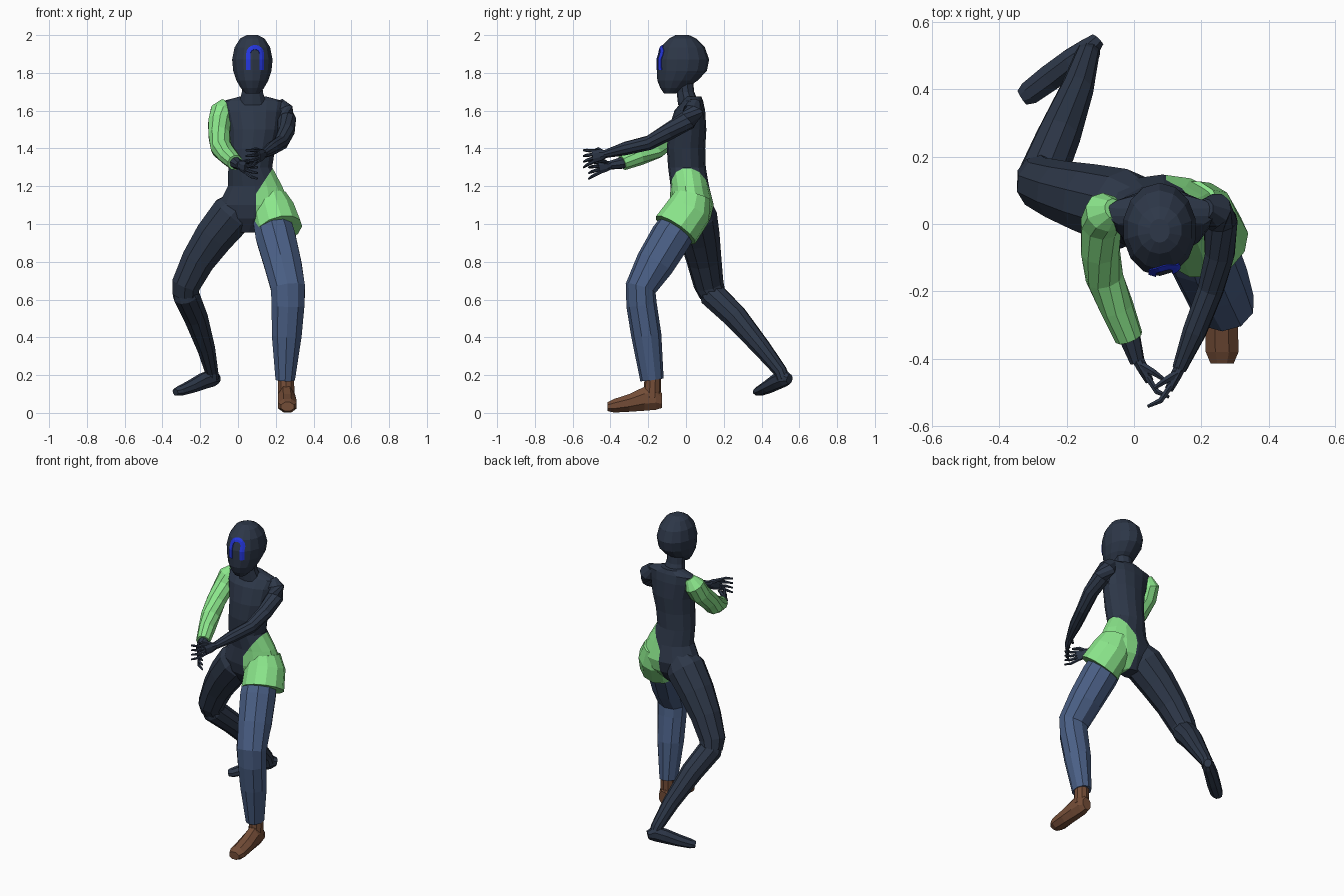
import bpy, bmesh, math
from mathutils import Vector
from mathutils.bvhtree import BVHTree


def material(name, hex_code):
    m = bpy.data.materials.new(name)
    rgb = [int(hex_code[i:i + 2], 16) / 255 for i in (0, 2, 4)]
    m.diffuse_color = [c / 12.92 if c < 0.04 else ((c + 0.055) / 1.055) ** 2.4 for c in rgb] + [1]
    return m


DARK = material("dark slate", "2d3748")
GREEN = material("light green", "90ee90")
DENIM = material("denim blue", "4a5f85")
BROWN = material("leather brown", "744d37")
BLUE = material("bright blue", "2436dd")


def finish(name, bm, *mats):
    bmesh.ops.recalc_face_normals(bm, faces=bm.faces[:])
    me = bpy.data.meshes.new(name)
    bm.to_mesh(me)
    for m in mats:
        me.materials.append(m)
    ob = bpy.data.objects.new(name, me)
    bpy.context.collection.objects.link(ob)
    return ob


def loft(rings, sides=10, ref=(0, 1, 0), axis=None, bm=None):
    """Closed tube through rings (x, y, z, half width[, half depth])."""
    bm = bm or bmesh.new()
    pts = [Vector(r[:3]) for r in rings]
    k = 1 / math.cos(math.pi / sides) ** 0.7
    loops = []
    for i, r in enumerate(rings):
        a, b = pts[max(i - 1, 0)], pts[min(i + 1, len(pts) - 1)]
        t = (Vector(axis) if axis else b - a).normalized()
        s = t.cross(Vector(ref)).normalized()
        u = s.cross(t)
        rx, ry = r[3], r[-1]
        loop = []
        for j in range(sides):
            w = 2 * math.pi * (j + 0.5) / sides
            loop.append(bm.verts.new(pts[i] + s * math.cos(w) * rx * k + u * math.sin(w) * ry * k))
        loops.append(loop)
    for p, q in zip(loops, loops[1:]):
        for j in range(sides):
            n = (j + 1) % sides
            bm.faces.new((p[j], p[n], q[n], q[j]))
    bm.faces.new(loops[0])
    bm.faces.new(loops[-1])
    return bm


def part(name, mat, rings, **kw):
    return finish(name, loft(rings, **kw), mat)


# Head and neck
head_bm = loft([(.076, -.02, 2.0, .03, .035), (.076, -.018, 1.982, .065, .07),
                (.076, -.017, 1.935, .095, .115), (.076, -.016, 1.87, .108, .136),
                (.076, -.022, 1.81, .102, .13), (.076, -.045, 1.76, .085, .105),
                (.076, -.065, 1.72, .062, .07), (.076, -.085, 1.69, .035, .03)],
               sides=14, axis=(0, 0, 1))
head_tree = BVHTree.FromBMesh(head_bm)
finish("head", head_bm, DARK)
part("neck", DARK, [(.076, -.01, 1.76, .055, .045), (.076, -.003, 1.70, .056, .045),
                    (.078, .015, 1.63, .075, .055)], axis=(0, 0, 1))

# Blue arch on the face, laid onto the head surface
bm = bmesh.new()
outline = [(1, 1.815), (1, 1.84), (1, 1.87), (1, 1.895)]
path = [(-1, 0, z) for _, z in outline]
path += [(math.cos(a), math.sin(a), 1.9) for a in [math.pi * (1 - i / 8) for i in range(9)]]
path += [(1, 0, z) for _, z in reversed(outline)]
rows = []
for c, s, z in path:
    row = []
    for rad in (.047, .036, .024):
        x, zz = .09 + c * rad, z + s * rad
        hit = head_tree.ray_cast(Vector((x, -1, zz)), Vector((0, 1, 0)))[0]
        row.append(bm.verts.new((x, hit.y - .004, zz)))
    rows.append(row)
for p, q in zip(rows, rows[1:]):
    for j in (0, 1):
        bm.faces.new((p[j], p[j + 1], q[j + 1], q[j]))
arch = finish("face_arch", bm, BLUE)
thick = arch.modifiers.new("thickness", "SOLIDIFY")
thick.thickness, thick.offset = .004, 0

# Torso, cut along two planes so that the hip side is green
bm = loft([(.08, .035, 1.675, .07, .045), (.08, .035, 1.65, .165, .055),
           (.08, .02, 1.60, .155, .08), (.085, .008, 1.50, .135, .098),
           (.075, .0, 1.40, .122, .1), (.065, .005, 1.30, .117, .098),
           (.09, .02, 1.20, .145, .1), (.085, .03, 1.10, .19, .115),
           (.08, .03, 1.03, .165, .1), (.055, .03, .955, .06, .05)],
          sides=14, axis=(0, 0, 1))
cuts = [(Vector((.095, 0, 1.16)), Vector((1, 0, 0))),
        (Vector((.095, 0, 1.16)), Vector((1, 0, -.66)).normalized())]
for co, no in cuts:
    bmesh.ops.bisect_plane(bm, geom=bm.verts[:] + bm.edges[:] + bm.faces[:], plane_co=co, plane_no=no)
for f in bm.faces:
    c = f.calc_center_median()
    f.material_index = int(c.z < 1.32 and all((c - co).dot(no) > 0 for co, no in cuts))
finish("torso", bm, DARK, GREEN)

# Flared green hip panel around the front thigh
part("hip_panel", GREEN, [(.17, .035, 1.15, .085, .095), (.185, .015, 1.07, .117, .12),
                          (.217, -.055, .968, .124)], sides=12)

# Front leg: trouser and shoe
part("trouser_leg", DENIM, [(.17, 0, 1.05, .095), (.2, -.08, .93, .106), (.237, -.165, .79, .1),
                            (.265, -.24, .66, .092, .08), (.265, -.235, .57, .088, .078),
                            (.258, -.21, .41, .08, .077), (.25, -.18, .175, .052, .06)])
part("shoe_ankle", BROWN, [(.255, -.175, .2, .042), (.255, -.18, .08, .045)])
part("shoe", BROWN, [(.255, -.128, .065, .03, .04), (.255, -.16, .08, .042, .065),
                     (.257, -.22, .075, .045, .065), (.26, -.30, .053, .05, .048),
                     (.262, -.38, .038, .05, .037), (.262, -.415, .033, .035, .024)],
     sides=8, ref=(0, 0, 1), axis=(0, -1, 0))

# Rear leg and foot
part("rear_thigh", DARK, [(.03, .04, 1.12, .08), (-.03, .045, 1.05, .115), (-.125, .07, .935, .105),
                          (-.21, .095, .81, .09), (-.275, .12, .68, .077), (-.28, .14, .63, .068)])
part("rear_shin", DARK, [(-.285, .115, .68, .055), (-.275, .14, .625, .07), (-.225, .26, .51, .064),
                         (-.17, .40, .345, .048), (-.14, .50, .22, .035), (-.135, .515, .18, .034)])
part("rear_foot", DARK, [(-.108, .548, .178, .022, .025), (-.135, .52, .185, .034, .045),
                         (-.185, .485, .168, .038, .042), (-.25, .435, .138, .04, .033),
                         (-.31, .39, .115, .036, .025), (-.332, .376, .11, .025, .018)],
     sides=8, ref=(0, 0, 1))

# Arms
part("sleeve", GREEN, [(-.06, .045, 1.645, .03), (-.085, .035, 1.60, .06), (-.098, 0, 1.54, .06),
                       (-.1, -.08, 1.47, .057), (-.088, -.16, 1.40, .055), (-.05, -.25, 1.36, .049),
                       (-.015, -.337, 1.325, .041)])
part("sleeved_forearm", DARK, [(-.03, -.29, 1.34, .032), (-.01, -.345, 1.322, .03),
                               (.01, -.41, 1.31, .021)], sides=8)
part("bare_arm", DARK, [(.21, .045, 1.645, .03), (.24, .04, 1.60, .052), (.257, .01, 1.55, .05),
                        (.255, -.09, 1.49, .044), (.228, -.195, 1.43, .038), (.18, -.32, 1.40, .035),
                        (.135, -.43, 1.37, .021)], ref=(0, .3, 1))


# Hands: palm, four curled fingers and a thumb
def hand(name, wrist, knuckle, tip, inward):
    w, k, t = Vector(wrist), Vector(knuckle), Vector(tip)
    up, inn = Vector((0, 0, 1)), Vector(inward)

    def ring(p, rx, ry):
        return (*p, rx, ry)
    bm = loft([ring(w, .018, .021), ring(w.lerp(k, .4), .017, .03), ring(k, .013, .034)],
              sides=8, ref=up)
    for i in range(4):
        off = up * (i - 1.5) * .019
        fan = up * (i - 1.5) * .007
        mid = k.lerp(t, .55) + off + fan - inn * .006
        end = t + off + fan * 1.6 + inn * .012
        loft([ring(k.lerp(w, .15) + off * .9, .009, .009), ring(mid, .008, .008),
              ring(end, .005, .005)], sides=6, ref=up, bm=bm)
    base = w.lerp(k, .3) + up * .015
    loft([ring(base, .012, .012), ring(w.lerp(k, .8) + up * .035 + inn * .025, .01, .01),
          ring(k.lerp(t, .3) + up * .035 + inn * .04, .006, .006)], sides=6, ref=up, bm=bm)
    finish(name, bm, DARK)


hand("sleeved_hand", (.01, -.40, 1.312), (.045, -.465, 1.297), (.095, -.52, 1.285), (.7, .5, 0))
hand("bare_hand", (.137, -.425, 1.371), (.105, -.49, 1.358), (.05, -.548, 1.345), (-.7, .5, 0))
